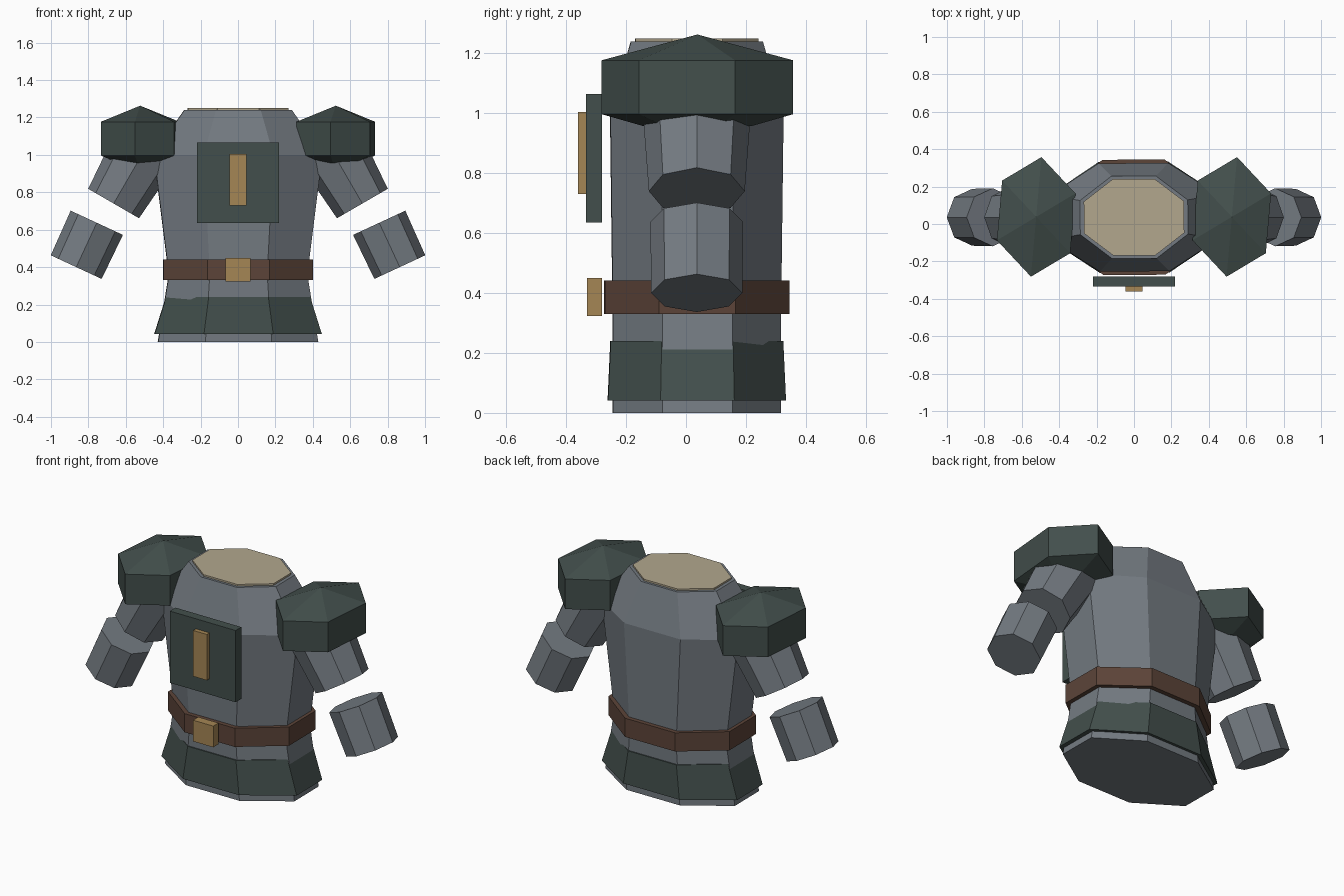
import bpy, bmesh, math
from mathutils import Vector

if "Cube" in bpy.data.objects:
    bpy.data.objects.remove(bpy.data.objects["Cube"])

CY = 0.036      # depth of the central axis
PHASE = 0.4     # twist of the faceted rings
K = 1 / math.cos(math.pi / 8)   # flat half-width to corner radius, 8 sides


def material(name, rgb):
    m = bpy.data.materials.new(name)
    m.diffuse_color = (*rgb, 1)
    m.use_nodes = True
    m.node_tree.nodes["Principled BSDF"].inputs["Base Color"].default_value = m.diffuse_color
    return m


GREY = material("grey_cloth", (0.172, 0.195, 0.22))
GREEN = material("dark_green_plate", (0.055, 0.078, 0.072))
BROWN = material("brown_leather", (0.107, 0.058, 0.040))
GOLD = material("dull_gold", (0.376, 0.238, 0.089))
TAN = material("pale_tan", (0.445, 0.386, 0.27))


def finish(name, bm, mat):
    bmesh.ops.remove_doubles(bm, verts=bm.verts, dist=1e-5)
    bmesh.ops.recalc_face_normals(bm, faces=bm.faces)
    me = bpy.data.meshes.new(name)
    bm.to_mesh(me)
    bm.free()
    me.materials.append(mat)
    ob = bpy.data.objects.new(name, me)
    bpy.context.collection.objects.link(ob)
    return ob


def loft(name, rings, mat, sides=8, phase=PHASE, axis=(0, 0, 1)):
    """Closed loft through rings of (x, y, z, radius across, radius in depth)."""
    axis = Vector(axis).normalized()
    v = Vector((0, 1, 0))
    u = v.cross(axis)
    bm = bmesh.new()
    loops = []
    for x, y, z, ru, rv in rings:
        loop = []
        for i in range(sides):
            a = phase + math.tau * i / sides
            loop.append(bm.verts.new(Vector((x, y, z)) + u * ru * math.cos(a) + v * rv * math.sin(a)))
        loops.append(loop)
    for a, b in zip(loops, loops[1:]):
        for i in range(sides):
            j = (i + 1) % sides
            bm.faces.new((a[i], a[j], b[j], b[i]))
    bm.faces.new(loops[0])
    if rings[-1][3] > 0:
        bm.faces.new(loops[-1])
    return finish(name, bm, mat)


def upright(name, profile, mat):
    """Eight-sided upright part from (height, half width, half depth)."""
    return loft(name, [(0, CY, z, w * K, d * K) for z, w, d in profile], mat)


def box(name, lo, hi, mat):
    bm = bmesh.new()
    bmesh.ops.create_cube(bm, size=1)
    for v in bm.verts:
        v.co = [(l + h) / 2 + c * (h - l) for c, l, h in zip(v.co, lo, hi)]
    return finish(name, bm, mat)


# Torso, neck opening, belt and skirt
upright("torso", [(0, 0.428, 0.281), (0.36, 0.37, 0.281),
                  (1.0, 0.45, 0.289), (1.24, 0.288, 0.22)], GREY)
upright("neck_opening", [(1.23, 0.268, 0.205), (1.25, 0.268, 0.205)], TAN)
upright("belt", [(0.33, 0.40, 0.308), (0.442, 0.40, 0.308)], BROWN)
upright("skirt_guard", [(0.042, 0.447, 0.297), (0.24, 0.385, 0.288)], GREEN)

# Chest plate, badge and buckle
box("chest_plate", (-0.218, -0.334, 0.635), (0.218, -0.28, 1.065), GREEN)
box("chest_badge", (-0.045, -0.36, 0.73), (0.045, -0.30, 1.005), GOLD)
box("belt_buckle", (-0.067, -0.33, 0.323), (0.067, -0.28, 0.45), GOLD)

for side, s in (("left", -1), ("right", 1)):
    # Shoulder guard: six-sided wall with shallow peak and tapered underside
    px = s * 0.523
    loft(side + "_shoulder_guard",
         [(px, CY + 0.002, z, 0.228 * k, 0.322 * k)
          for z, k in ((0.957, 0.56), (0.997, 1), (1.177, 1), (1.263, 0))],
         GREEN, sides=6)
    # Upper sleeve
    a, b = (s * 0.665, CY, 0.74), (s * 0.50, CY, 1.025)
    loft(side + "_upper_sleeve", [(*a, 0.157, 0.16), (*b, 0.182, 0.182)], GREY,
         phase=0, axis=Vector(b) - Vector(a))
    # Separate lower sleeve
    a, b = (s * 0.865, CY, 0.40), (s * 0.755, CY, 0.637)
    loft(side + "_lower_sleeve", [(*a, 0.15, 0.152), (*b, 0.154, 0.155)], GREY,
         phase=0, axis=Vector(b) - Vector(a))
